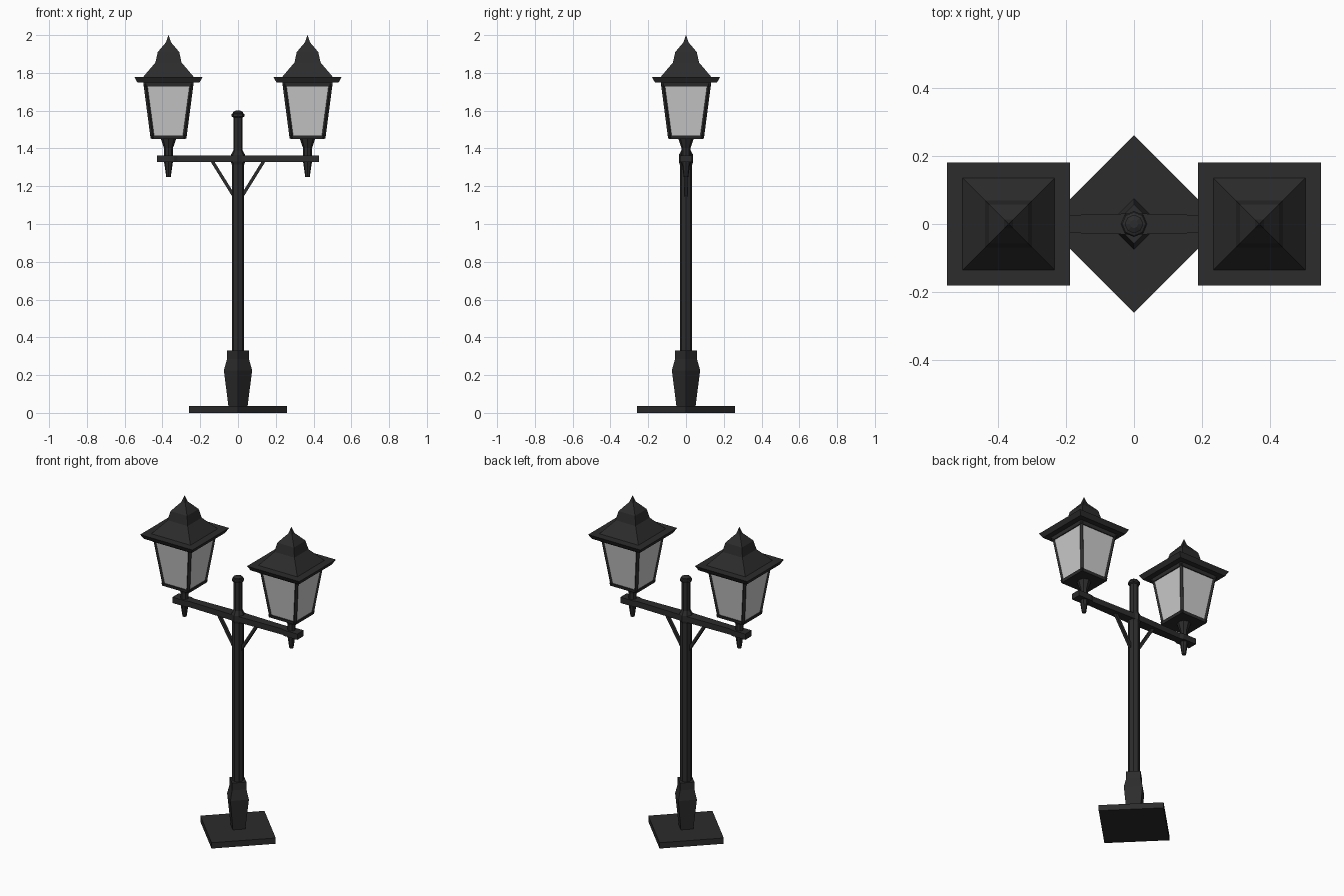
import bpy, bmesh
from math import cos, sin, pi, sqrt
from mathutils import Vector

if "Cube" in bpy.data.objects:
    bpy.data.objects.remove(bpy.data.objects["Cube"])


def material(name, color):
    m = bpy.data.materials.new(name)
    m.diffuse_color = color
    m.use_nodes = True
    m.node_tree.nodes["Principled BSDF"].inputs["Base Color"].default_value = m.diffuse_color
    return m


IRON = material("dark_iron", (0.025, 0.025, 0.025, 1))
GLASS = material("frosted_glass", (0.55, 0.55, 0.55, 0.6))


def finish(name, bm, mat):
    bmesh.ops.recalc_face_normals(bm, faces=bm.faces)
    me = bpy.data.meshes.new(name)
    bm.to_mesh(me)
    bm.free()
    me.materials.append(mat)
    ob = bpy.data.objects.new(name, me)
    bpy.context.collection.objects.link(ob)
    return ob


def turned(name, profile, sides, x=0, rot=0, mat=IRON, caps=True):
    """Stack of n-sided rings from (radius, z) points."""
    bm = bmesh.new()
    rings = [[bm.verts.new((x + r * cos(rot + 2 * pi * i / sides),
                            r * sin(rot + 2 * pi * i / sides), z))
              for i in range(sides)] for r, z in profile]
    for a, b in zip(rings, rings[1:]):
        for i in range(sides):
            j = (i + 1) % sides
            bm.faces.new((a[i], a[j], b[j], b[i]))
    if caps:
        bm.faces.new(rings[0][::-1])
        bm.faces.new(rings[-1])
    return finish(name, bm, mat)


def square(name, profile, x, mat=IRON, caps=True):
    """Square-section stack from (half width, z) points."""
    return turned(name, [(h * sqrt(2), z) for h, z in profile], 4, x, pi / 4, mat, caps)


def bar(name, p, q, w, d):
    """Straight rectangular bar between two points."""
    p, q = Vector(p), Vector(q)
    bm = bmesh.new()
    bmesh.ops.create_cube(bm, size=1)
    bmesh.ops.scale(bm, vec=(w, d, (q - p).length), verts=bm.verts)
    ob = finish(name, bm, IRON)
    ob.location = (p + q) / 2
    ob.rotation_euler = (q - p).to_track_quat('Z', 'Y').to_euler()
    return ob


# Base and post
turned("base_plate", [(0.26, 0), (0.26, 0.036)], 4)
turned("pedestal", [(0.05, 0.03), (0.075, 0.225), (0.058, 0.285), (0.058, 0.33)], 4)
turned("post", [(0.033, 0.3), (0.033, 1.34), (0.025, 1.38), (0.025, 1.57)], 8)
turned("post_collar", [(0.033, 1.315), (0.038, 1.33), (0.038, 1.365), (0.025, 1.39)], 8)
turned("post_cap", [(0.025, 1.565), (0.035, 1.57), (0.035, 1.582), (0.027, 1.585),
                    (0.027, 1.593), (0.012, 1.6)], 8)

# Cross arm with widened ends
half = [(0.43, 0.031), (0.34, 0.031), (0.32, 0.023), (0, 0.031)]
half += [(-a, b) for a, b in half[-2::-1]]
outline = half + [(a, -b) for a, b in half[::-1]]
bm = bmesh.new()
face = bm.faces.new([bm.verts.new((a, b, 1.327)) for a, b in outline])
ext = bmesh.ops.extrude_face_region(bm, geom=[face])
bmesh.ops.translate(bm, vec=(0, 0, 0.036),
                    verts=[v for v in ext["geom"] if isinstance(v, bmesh.types.BMVert)])
finish("cross_arm", bm, IRON)

for side, s in (("left", -1), ("right", 1)):
    x = 0.368 * s
    # Diagonal brace under the arm
    bar(side + "_brace", (0.02 * s, 0, 1.145), (0.138 * s, 0, 1.335), 0.017, 0.017)
    # Stem and drop finial
    turned(side + "_stem", [(0.012, 1.25), (0.023, 1.325), (0.023, 1.40), (0.042, 1.455)], 8, x)
    # Lantern frame
    square(side + "_lantern_floor", [(0.091, 1.45), (0.094, 1.468)], x)
    square(side + "_lantern_top_rail", [(0.129, 1.728), (0.133, 1.757)], x)
    for sx in (-1, 1):
        for sy in (-1, 1):
            bar(side + "_corner_post", (x + 0.083 * sx, 0.083 * sy, 1.455),
                (x + 0.121 * sx, 0.121 * sy, 1.745), 0.017, 0.017)
    # Glass panes
    square(side + "_glass", [(0.087, 1.46), (0.124, 1.735)], x, GLASS, caps=False)
    # Eave and curved roof
    square(side + "_eave", [(0.165, 1.75), (0.18, 1.778)], x)
    square(side + "_roof", [(0.137, 1.775), (0.069, 1.855), (0.057, 1.91), (0.032, 1.94),
                            (0.013, 1.962), (0.001, 2.0)], x)
